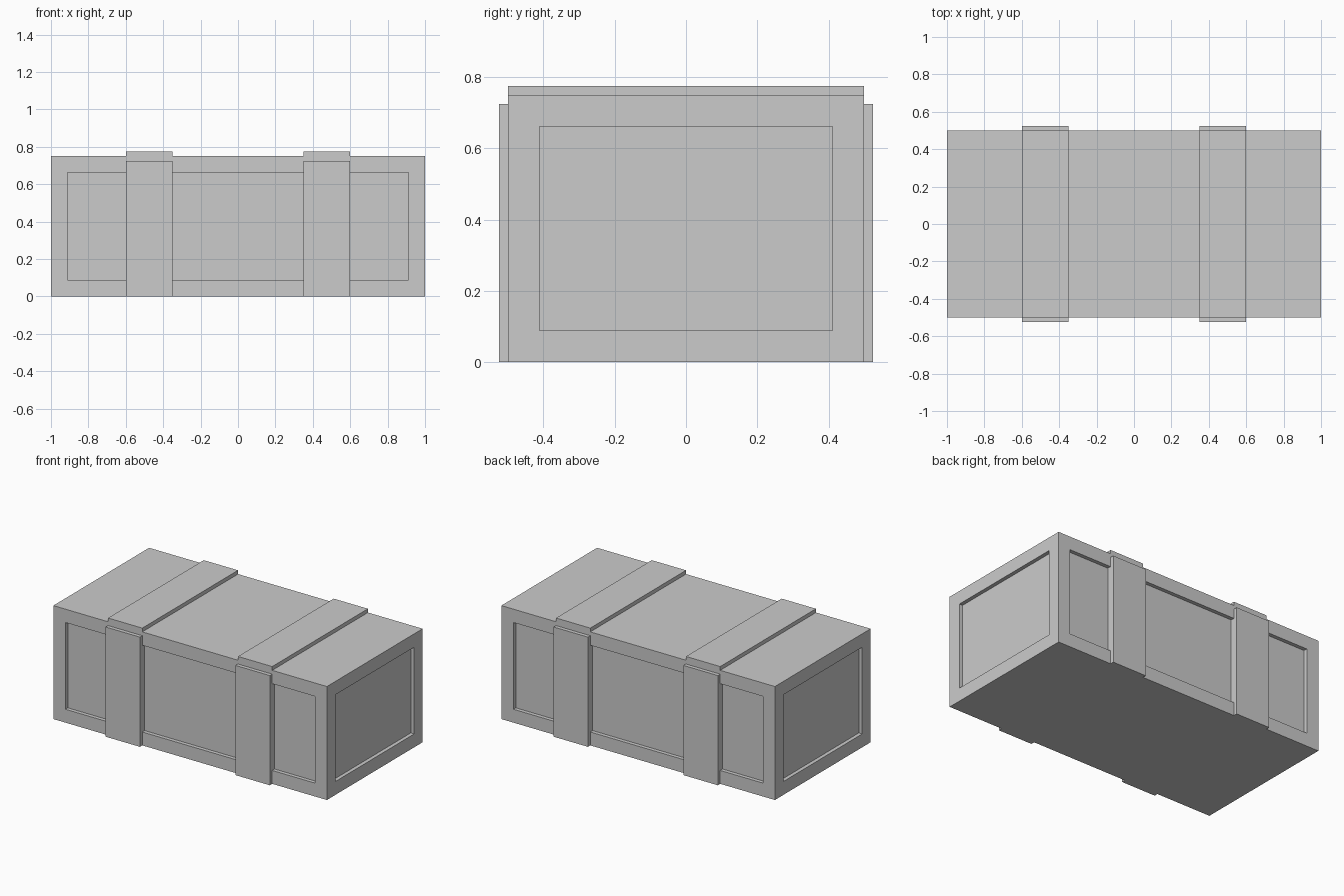
import bpy, bmesh
from mathutils import Vector

if "Cube" in bpy.data.objects:
    bpy.data.objects.remove(bpy.data.objects["Cube"])

LENGTH, WIDTH, HEIGHT = 2.0, 1.0, 0.75
BORDER, DEPTH = 0.125, 0.025
HALF = WIDTH / 2


def box_mesh(low, high):
    low, high = Vector(low), Vector(high)
    bm = bmesh.new()
    bmesh.ops.create_cube(bm, size=1)
    bmesh.ops.scale(bm, vec=high - low, verts=bm.verts)
    bmesh.ops.translate(bm, vec=(low + high) / 2, verts=bm.verts)
    bm.normal_update()
    return bm


def add_object(name, bm):
    mesh = bpy.data.meshes.new(name)
    bm.to_mesh(mesh)
    bm.free()
    obj = bpy.data.objects.new(name, mesh)
    bpy.context.collection.objects.link(obj)
    return obj


# Crate body with a recessed panel in each of the four sides
bm = box_mesh((-LENGTH / 2, -HALF, 0), (LENGTH / 2, HALF, HEIGHT))
panels = [f for f in bm.faces if abs(f.normal.z) < 0.5]
bmesh.ops.inset_individual(bm, faces=panels, thickness=BORDER)
for panel in panels:
    offset = -panel.normal * DEPTH
    walls = bmesh.ops.extrude_discrete_faces(bm, faces=[panel])
    bmesh.ops.translate(bm, vec=offset, verts=walls["faces"][0].verts)
bmesh.ops.recalc_face_normals(bm, faces=bm.faces)
add_object("crate_body", bm)

# Straps: one across the lid and one down each long side, seated on the panel floor
for side, x0, x1 in (("left", -0.6, -0.35), ("right", 0.35, 0.6)):
    add_object(f"lid_strap_{side}",
               box_mesh((x0, -HALF, HEIGHT), (x1, HALF, HEIGHT + DEPTH)))
    for face, s in (("front", -1), ("back", 1)):
        y0, y1 = sorted((s * (HALF - DEPTH), s * (HALF + DEPTH)))
        add_object(f"{face}_strap_{side}",
                   box_mesh((x0, y0, 0), (x1, y1, HEIGHT - DEPTH)))
